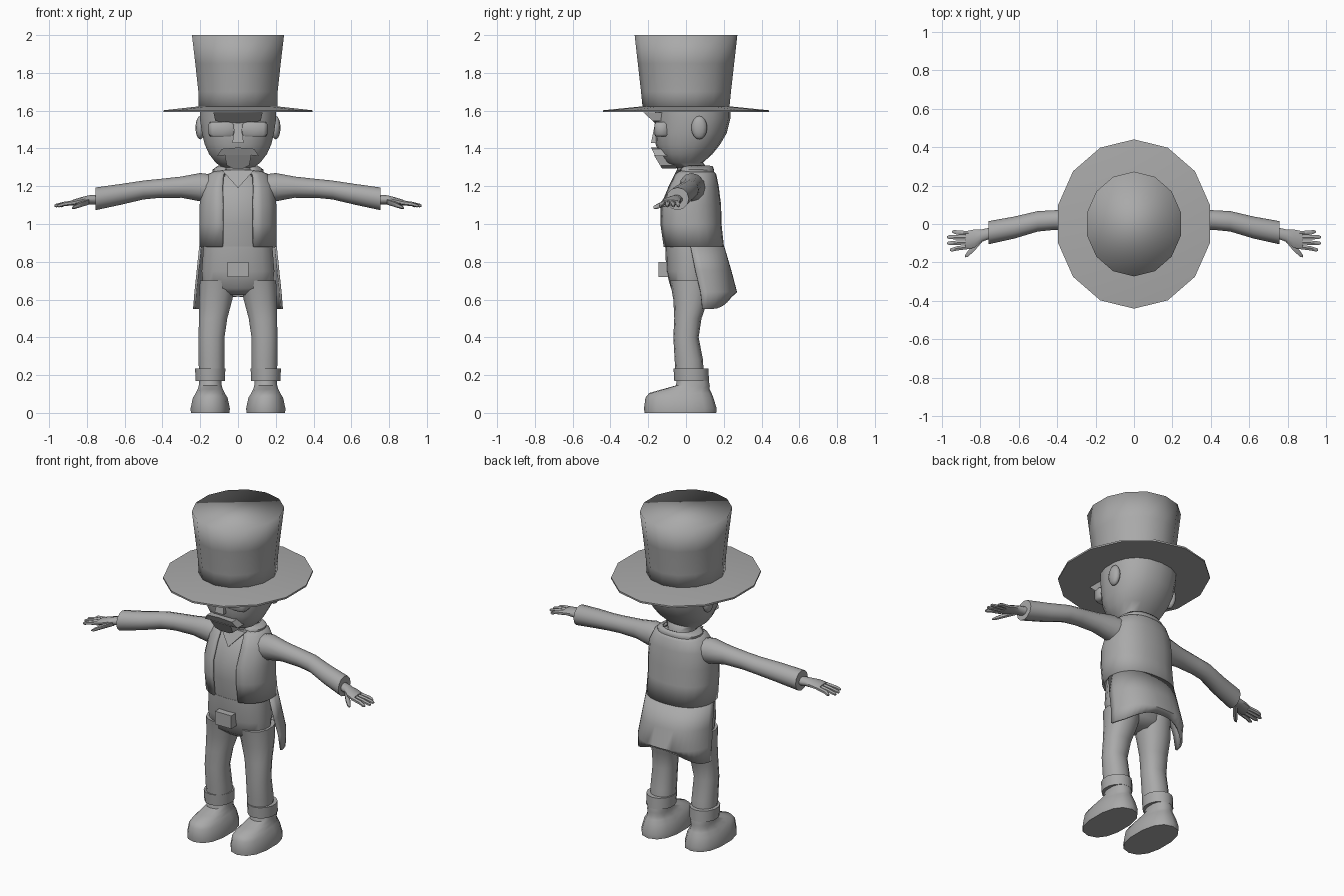
import bpy, bmesh, math
from mathutils import Vector

grey = bpy.data.materials.new("plain_grey")
grey.diffuse_color = (0.4, 0.4, 0.4, 1)


def finish(name, bm, angle=50):
    bmesh.ops.recalc_face_normals(bm, faces=bm.faces)
    me = bpy.data.meshes.new(name)
    bm.to_mesh(me)
    bm.free()
    me.materials.append(grey)
    ob = bpy.data.objects.new(name, me)
    bpy.context.collection.objects.link(ob)
    bpy.ops.object.select_all(action='DESELECT')
    ob.select_set(True)
    bpy.context.view_layer.objects.active = ob
    if angle >= 180:
        for p in me.polygons:
            p.use_smooth = True
    else:
        bpy.ops.object.shade_smooth_by_angle(angle=math.radians(angle))
    return ob


def power(v, e):
    return math.copysign(abs(v) ** e, v)


def loft(name, rings, n=14, axis='z', e=1.0, angle=50):
    """Closed skin through rings (x, y, z, a, b), level across the given axis."""
    bm = bmesh.new()
    rows = []
    for x, y, z, a, b in rings:
        row = []
        for i in range(n):
            t = -math.pi / 2 + 2 * math.pi * i / n
            u, v = a * power(math.cos(t), e), b * power(math.sin(t), e)
            row.append(bm.verts.new((x + u, y + v, z) if axis == 'z' else (x, y + u, z + v)))
        rows.append(row)
    for r, s in zip(rows, rows[1:]):
        for i in range(n):
            j = (i + 1) % n
            bm.faces.new((r[i], r[j], s[j], s[i]))
    bm.faces.new(rows[0])
    bm.faces.new(rows[-1])
    return finish(name, bm, angle)


def shell(name, rings, n=20, e=0.85, hem=0.0):
    """Cloth open at the front: rings (z, cy, rx, ry, half span in degrees)."""
    bm = bmesh.new()
    rows = []
    for k, (z, cy, rx, ry, span) in enumerate(rings):
        row = []
        for i in range(n + 1):
            d = math.radians(span) * (2 * i / n - 1)
            lift = hem * max(0, math.cos(d * 1.3)) ** 2 if k == len(rings) - 1 else 0
            row.append(bm.verts.new((rx * power(math.sin(d), e),
                                     cy + ry * power(math.cos(d), e), z + lift)))
        rows.append(row)
    for r, s in zip(rows, rows[1:]):
        for i in range(n):
            bm.faces.new((r[i], r[i + 1], s[i + 1], s[i]))
    ob = finish(name, bm)
    m = ob.modifiers.new("thickness", 'SOLIDIFY')
    m.thickness, m.offset = 0.012, 0
    return ob


def slab(name, outline, y0, y1, tilt=0.0):
    """Front plate from (x, z) points; y shifts with height by tilt."""
    bm = bmesh.new()
    zt = max(z for _, z in outline)
    a = [bm.verts.new((x, y0 + tilt * (zt - z), z)) for x, z in outline]
    b = [bm.verts.new((x, y1, z)) for x, z in outline]
    n = len(a)
    bm.faces.new(a)
    bm.faces.new(b[::-1])
    for i in range(n):
        j = (i + 1) % n
        bm.faces.new((a[i], b[i], b[j], a[j]))
    return finish(name, bm, 30)


def ball(name, loc, scale, seg=12):
    bm = bmesh.new()
    bmesh.ops.create_uvsphere(bm, u_segments=seg, v_segments=8, radius=1)
    for v in bm.verts:
        v.co = Vector(loc) + v.co * Vector(scale)
    return finish(name, bm)


# Hat
loft("hat_brim", [(0, 0, 1.592, .405, .44), (0, 0, 1.602, .405, .44), (0, 0, 1.622, .22, .24)], angle=40)
loft("hat_crown", [(0, 0, 1.60, .215, .228), (0, 0, 1.70, .215, .238),
                   (0, 0, 1.85, .232, .255), (0, 0, 2.0, .25, .272)], angle=180)

# Head, from the neck up
loft("head", [(0, .04, 1.22, .075, .07), (0, .03, 1.30, .085, .08), (0, -.01, 1.325, .12, .10),
              (0, .0, 1.37, .155, .14), (0, .01, 1.42, .178, .17), (0, .025, 1.48, .193, .19),
              (0, .035, 1.56, .205, .20), (0, .035, 1.61, .205, .20)], n=18, e=.88)
slab("brow", [(-.13, 1.59), (-.12, 1.545), (0, 1.535), (.12, 1.545), (.13, 1.59)], -.225, -.08, 1.1)
slab("nose", [(-.015, 1.53), (-.03, 1.43), (.03, 1.43), (.015, 1.53)], -.165, -.12, -.2)
for s in (-1, 1):
    loft("eye", [(s * .083, -.125, 1.462, .062, .035), (s * .083, -.127, 1.475, .074, .041),
                 (s * .083, -.127, 1.528, .074, .041), (s * .083, -.125, 1.541, .062, .035)], n=12, e=.5)
    ear = ball("ear", (s * .2, .07, 1.51), (.025, .042, .062))
slab("moustache", [(-.11, 1.36), (-.085, 1.398), (0, 1.405), (.085, 1.398), (.11, 1.36),
                   (.06, 1.365), (-.06, 1.365)], -.185, -.09, .5)
slab("goatee", [(-.07, 1.365), (.07, 1.365), (.06, 1.31), (.03, 1.295), (-.03, 1.295), (-.06, 1.31)],
     -.17, -.05, .6)

# Waistcoat and coat
loft("waistcoat", [(0, .03, .86, .185, .135), (0, .02, 1.0, .185, .148), (0, .02, 1.1, .185, .142),
                   (0, .035, 1.2, .175, .12), (0, .045, 1.255, .13, .09), (0, .05, 1.285, .08, .07)],
     n=18, e=.88)
shell("coat_body", [(1.285, .05, .10, .085, 150), (1.26, .045, .155, .11, 154), (1.2, .037, .186, .13, 158),
                    (1.1, .022, .198, .158, 160), (1.0, .022, .198, .16, 160), (.88, .037, .2, .158, 160)])
shell("coat_tail", [(.88, .037, .2, .16, 93), (.75, .05, .213, .185, 90), (.64, .06, .225, .205, 87),
                    (.55, .06, .233, .178, 84)], hem=.07)
shell("collar", [(1.25, .05, .125, .095, 150), (1.285, .055, .13, .088, 152), (1.305, .055, .1, .08, 150)])
slab("shirt_front", [(-.085, 1.285), (.085, 1.285), (0, 1.19)], -.05, .03, -.5)

# Trousers and buckle
loft("trouser_seat", [(0, .02, .625, .08, .06), (0, .02, .66, .185, .10), (0, .02, .75, .195, .125),
                      (0, .025, .88, .185, .135)], n=18, e=.88)
slab("buckle", [(-.055, .72), (.055, .72), (.055, .80), (-.055, .80)], -.145, -.05)

for s in (-1, 1):
    side = "right" if s > 0 else "left"
    # Leg, cuff and shoe
    loft(side + "_trouser_leg", [(s * .14, .02, .18, .068, .075), (s * .14, .015, .28, .07, .075),
                                 (s * .14, 0, .4, .07, .067), (s * .132, .01, .5, .077, .072),
                                 (s * .118, .025, .6, .09, .092), (s * .106, .025, .7, .098, .11)], e=.9)
    loft(side + "_cuff", [(s * .147, .03, .168, .08, .092), (s * .147, .026, .235, .082, .092)], angle=40)
    loft(side + "_shoe", [(s * .147, -.03, 0, .105, .19), (s * .147, -.03, .025, .106, .192),
                          (s * .147, -.035, .08, .094, .18), (s * .147, -.03, .105, .078, .165),
                          (s * .147, .0, .125, .068, .125), (s * .147, .036, .145, .062, .09),
                          (s * .147, .036, .19, .058, .08)], e=.85)
    # Sleeve and hand
    loft(side + "_sleeve", [(s * .12, .035, 1.185, .075, .075), (s * .2, .03, 1.195, .068, .075),
                            (s * .3, .025, 1.195, .055, .056), (s * .42, .02, 1.188, .051, .05),
                            (s * .5, .014, 1.18, .053, .05), (s * .62, -.018, 1.157, .057, .055),
                            (s * .755, -.045, 1.133, .06, .06)], n=12, axis='x')
    loft(side + "_hand", [(s * .74, -.045, 1.13, .03, .026), (s * .79, -.06, 1.128, .034, .024),
                          (s * .83, -.076, 1.122, .05, .02), (s * .875, -.085, 1.113, .05, .015)],
         n=10, axis='x')
    for i, (y0, y1, tip) in enumerate([(-.048, -.04, .945), (-.071, -.068, .972),
                                       (-.095, -.10, .972), (-.119, -.134, .957)]):
        loft(side + "_finger", [(s * .86, y0, 1.114, .013, .013), (s * .92, (y0 + y1) / 2, 1.106, .013, .012),
                                (s * (tip - .01), y1, 1.098, .011, .01), (s * tip, y1, 1.096, .005, .005)],
             n=6, axis='x')
    loft(side + "_thumb", [(s * .79, -.075, 1.12, .022, .018), (s * .83, -.12, 1.105, .024, .015),
                           (s * .865, -.157, 1.09, .017, .011), (s * .878, -.168, 1.085, .006, .005)],
         n=6, axis='x')
